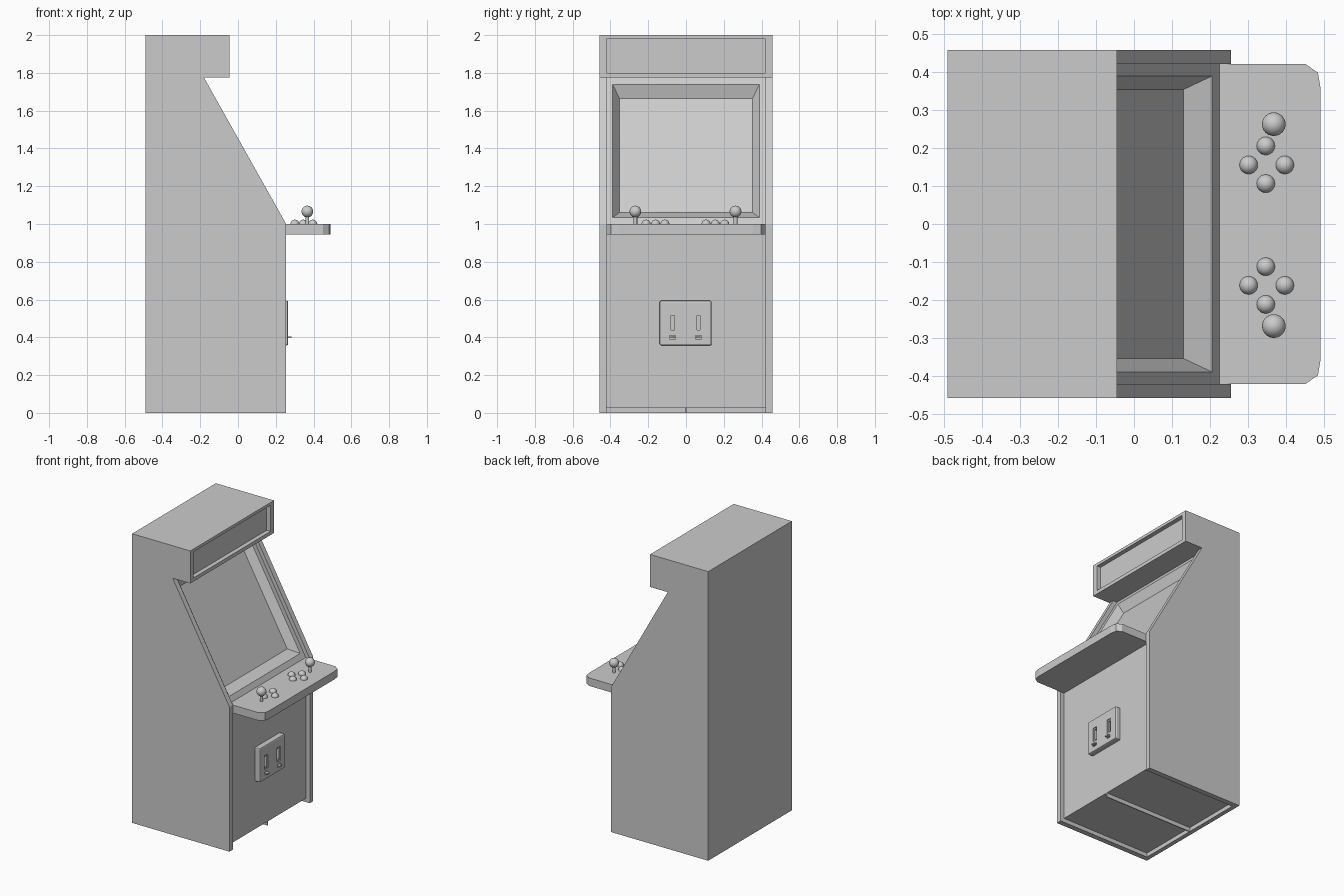
import bpy, bmesh, math
from mathutils import Vector

if "Cube" in bpy.data.objects:
    bpy.data.objects.remove(bpy.data.objects["Cube"])

grey = bpy.data.materials.new("plain grey")
grey.diffuse_color = (0.6, 0.6, 0.6, 1)
grey.use_nodes = True
grey.node_tree.nodes["Principled BSDF"].inputs["Base Color"].default_value = grey.diffuse_color


def finish(name, bm):
    bmesh.ops.recalc_face_normals(bm, faces=bm.faces[:])
    me = bpy.data.meshes.new(name)
    bm.to_mesh(me)
    bm.free()
    me.materials.append(grey)
    ob = bpy.data.objects.new(name, me)
    bpy.context.collection.objects.link(ob)
    return ob


def extrude(name, pts, offset):
    """Flat polygon of 3D points, extruded along offset."""
    bm = bmesh.new()
    face = bm.faces.new([bm.verts.new(p) for p in pts])
    ext = bmesh.ops.extrude_face_region(bm, geom=[face])["geom"]
    bmesh.ops.translate(bm, vec=offset, verts=[v for v in ext if isinstance(v, bmesh.types.BMVert)])
    return finish(name, bm)


def side_profile(name, pts, half):
    return extrude(name, [(x, -half, z) for x, z in pts], (0, 2 * half, 0))


def box(name, x0, x1, y0, y1, z0, z1):
    return extrude(name, [(x0, y0, z0), (x1, y0, z0), (x1, y1, z0), (x0, y1, z0)], (0, 0, z1 - z0))


def apply(ob, mod):
    bpy.context.view_layer.objects.active = ob
    bpy.ops.object.modifier_apply(modifier=mod.name)


def cut(ob, cutter):
    cutter.hide_render = True
    m = ob.modifiers.new("cut", 'BOOLEAN')
    m.operation, m.solver, m.object = 'DIFFERENCE', 'EXACT', cutter
    apply(ob, m)
    bpy.data.objects.remove(cutter)


def smooth(ob):
    bpy.ops.object.select_all(action='DESELECT')
    ob.select_set(True)
    bpy.context.view_layer.objects.active = ob
    bpy.ops.object.shade_smooth_by_angle(angle=math.radians(40))


# Cabinet body from its side profile
cabinet = side_profile("cabinet", [(-0.49, 0), (0.255, 0), (0.255, 1.0), (-0.18, 1.775),
                                   (-0.045, 1.775), (-0.045, 2.0), (-0.49, 2.0)], 0.457)
# Front and sloped panel sit back between the side walls
cut(cabinet, side_profile("front_cutter", [(0.228, -0.1), (0.6, -0.1), (0.6, 1.775),
                                           (-0.211, 1.775), (0.228, 0.993)], 0.42))
# Recessed sign panel above the screen
cut(cabinet, box("sign_cutter", -0.075, 0.1, -0.42, 0.42, 1.80, 1.98))
# Recessed base with a thin middle divider
for s in (-1, 1):
    y0, y1 = sorted((s * 0.003, s * 0.42))
    cut(cabinet, box("base_cutter", -0.46, 0.4, y0, y1, -0.1, 0.028))
# Tapered screen opening
outer = [Vector((x, y, z)) for x, z in ((0.204, 1.035), (-0.191, 1.74)) for y in (-0.388, 0.388)]
inner = [Vector((x, y, z)) for x, z in ((0.130, 1.060), (-0.210, 1.665)) for y in (-0.353, 0.353)]
bm = bmesh.new()
for o, i in zip(outer, inner):
    bm.verts.new(i)
    bm.verts.new(o + (o - i) * 0.25)
bmesh.ops.convex_hull(bm, input=bm.verts[:])
cut(cabinet, finish("screen_cutter", bm))

# Control shelf with clipped corners
half = [(0.224, 0.42), (0.45, 0.42), (0.483, 0.397), (0.49, 0.355)]
outline = half + [(x, -y) for x, y in reversed(half)]
extrude("control_shelf", [(x, y, 0.945) for x, y in outline], (0, 0, 0.055))


# Joysticks and buttons, mirrored for two players
def ball(name, r, loc):
    bpy.ops.mesh.primitive_uv_sphere_add(segments=24, ring_count=14, radius=r, location=loc)
    ob = bpy.context.object
    ob.name = name
    ob.data.materials.append(grey)
    smooth(ob)


MID = -0.003
for s in (-1, 1):
    ball("joystick_ball", 0.031, (0.367, MID + s * 0.265, 1.066))
    bpy.ops.mesh.primitive_cylinder_add(vertices=16, radius=0.01, depth=0.06,
                                        location=(0.367, MID + s * 0.265, 1.02))
    stick = bpy.context.object
    stick.name = "joystick_shaft"
    stick.data.materials.append(grey)
    smooth(stick)
    for x, y in ((0.346, 0.208), (0.346, 0.109), (0.301, 0.158), (0.396, 0.158)):
        ball("button", 0.024, (x, MID + s * y, 0.999))

# Coin door with bevelled rim
door = box("coin_door", 0.222, 0.266, -0.14, 0.136, 0.357, 0.594)
bev = door.modifiers.new("bevel", 'BEVEL')
bev.width, bev.segments = 0.009, 2
apply(door, bev)
for y in (-0.071, 0.066):
    # Slot recess with a deeper slit, and return tab below
    cut(door, box("slot_cutter", 0.260, 0.3, y - 0.017, y + 0.017, 0.428, 0.526))
    cut(door, box("slit_cutter", 0.245, 0.3, y - 0.009, y + 0.009, 0.438, 0.516))
    cut(door, box("return_cutter", 0.258, 0.3, y - 0.016, y + 0.016, 0.390, 0.410))
    box("return_tab", 0.254, 0.284, y - 0.012, y + 0.012, 0.396, 0.404)
